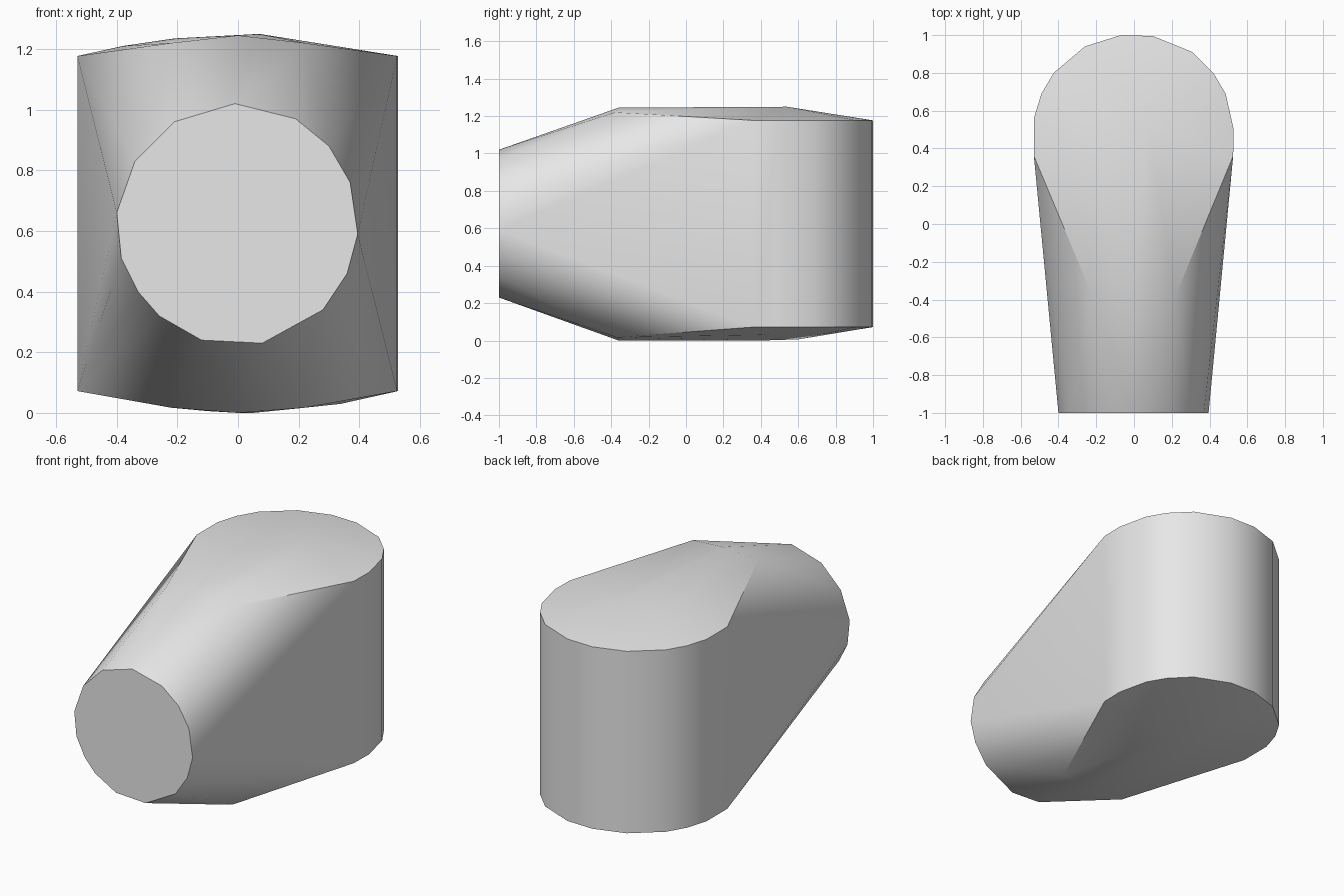
import bpy, bmesh, math

cube = bpy.data.objects.get("Cube")
if cube:
    bpy.data.objects.remove(cube, do_unlink=True)

# one plain grey
grey = bpy.data.materials.new("light_grey")
grey.use_nodes = True
color = (0.8, 0.8, 0.8, 1)
grey.diffuse_color = color
grey.node_tree.nodes["Principled BSDF"].inputs["Base Color"].default_value = color

# round nozzle end, as x and z
nozzle = [(-.01, 1.02), (.19, .97), (.3, .88), (.37, .76), (.395, .59),
          (.36, .46), (.28, .34), (.08, .23), (-.12, .24), (-.26, .32),
          (-.33, .4), (-.385, .51), (-.4, .66), (-.34, .83), (-.21, .96)]

# upright rounded back wall, as x and y
wall = [(.525, .36), (.528, .5), (.485, .69), (.42, .8), (.31, .91), (.1, .995),
        (-.07, 1), (-.26, .94), (-.425, .8), (-.49, .69), (-.53, .56), (-.53, .36)]

# shallow crowns closing the top and bottom
top_crown = [(-.22, -.38, 1.22), (.22, -.38, 1.22), (0, -.36, 1.245),
             (.07, .54, 1.25), (-.21, .5, 1.235), (-.38, .5, 1.21)]
bottom_crown = [(-.22, -.37, .017), (.22, -.37, .017), (0, -.36, 0),
                (.05, .4, 0), (-.1, .6, .006), (.34, .4, .03)]

points = [(x, -1, z) for x, z in nozzle]
points += [(x, y, z) for x, y in wall for z in (.072, 1.177)]
points += top_crown + bottom_crown

# stretch one convex skin over all the outlines
bm = bmesh.new()
for p in points:
    bm.verts.new(p)
bmesh.ops.convex_hull(bm, input=bm.verts)
loose = [v for v in bm.verts if not v.link_faces]
bmesh.ops.delete(bm, geom=loose, context='VERTS')
bmesh.ops.dissolve_limit(bm, angle_limit=math.radians(0.5),
                         verts=bm.verts, edges=bm.edges)
bmesh.ops.recalc_face_normals(bm, faces=bm.faces)

mesh = bpy.data.meshes.new("tapered_housing")
bm.to_mesh(mesh)
bm.free()
mesh.materials.append(grey)
housing = bpy.data.objects.new("tapered_housing", mesh)
bpy.context.collection.objects.link(housing)

# soft sides, crisp rims
bpy.ops.object.select_all(action='DESELECT')
housing.select_set(True)
bpy.context.view_layer.objects.active = housing
bpy.ops.object.shade_smooth_by_angle(angle=math.radians(30))
